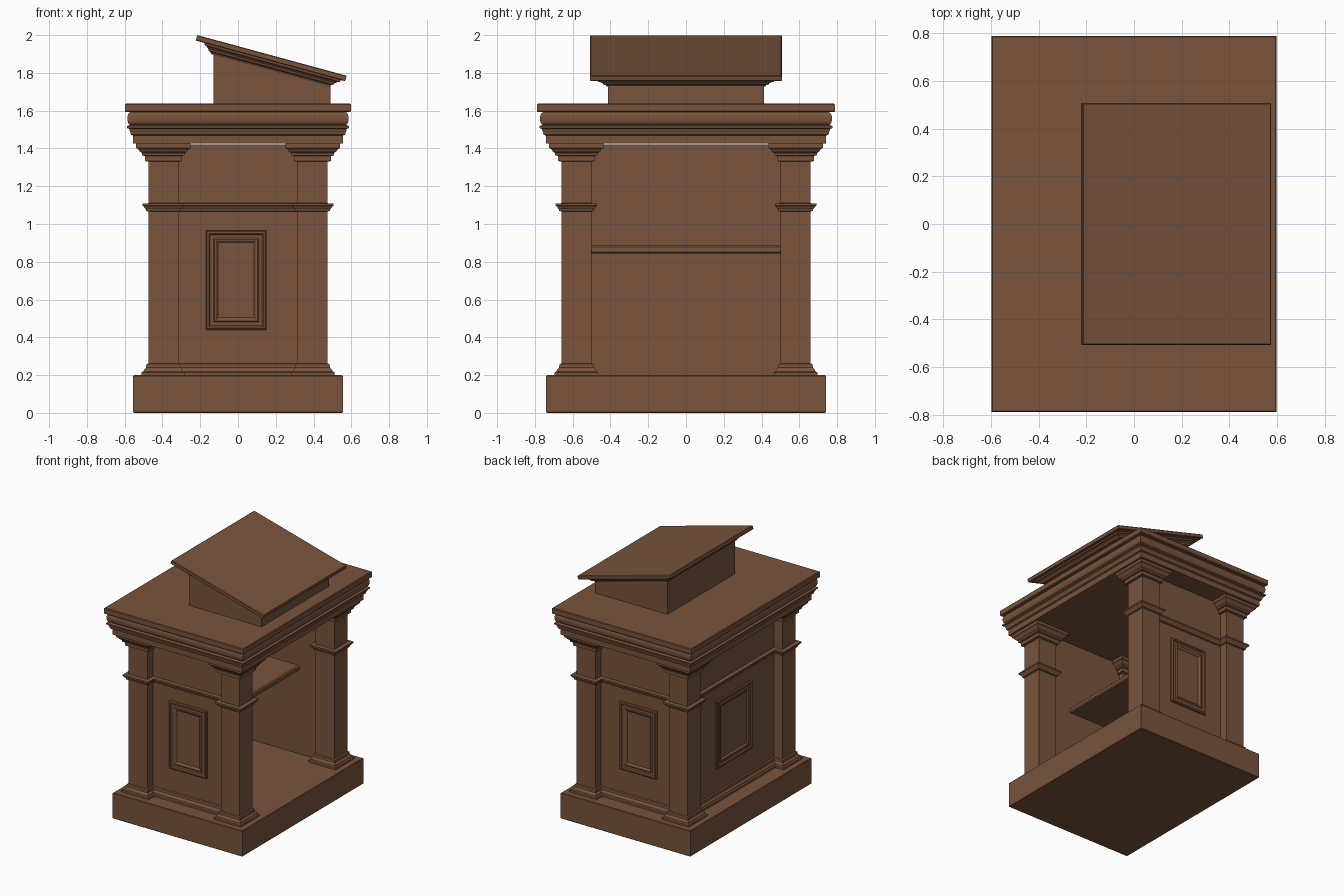
import bpy, bmesh, math
from mathutils import Matrix

if "Cube" in bpy.data.objects:
    bpy.data.objects.remove(bpy.data.objects["Cube"])

wood = bpy.data.materials.new("brown_wood")
wood.diffuse_color = (0.19, 0.088, 0.045, 1)
wood.use_nodes = True
wood.node_tree.nodes["Principled BSDF"].inputs["Base Color"].default_value = wood.diffuse_color


def loft(name, hx, hy, profile, matrix=Matrix(), smooth=False):
    """Stack of rectangles; profile = (offset, height) pairs around half sizes hx, hy."""
    bm = bmesh.new()
    rings = []
    for o, z in profile:
        a, b = hx + o, hy + o
        rings.append([bm.verts.new((x, y, z))
                      for x, y in ((-a, -b), (a, -b), (a, b), (-a, b))])
    for r, s in zip(rings, rings[1:]):
        for i in range(4):
            j = (i + 1) % 4
            bm.faces.new((r[i], r[j], s[j], s[i]))
    bm.faces.new(rings[0][::-1])
    bm.faces.new(rings[-1])
    bm.transform(matrix)
    bmesh.ops.recalc_face_normals(bm, faces=bm.faces)
    me = bpy.data.meshes.new(name)
    bm.to_mesh(me)
    bm.free()
    me.materials.append(wood)
    ob = bpy.data.objects.new(name, me)
    bpy.context.collection.objects.link(ob)
    return ob


def box(name, x0, x1, y0, y1, z0, z1, b=0.0):
    prof = [(0, z0), (0, z1)]
    if b:
        prof = [(-b, z0), (0, z0 + b), (0, z1 - b), (-b, z1)]
    return loft(name, (x1 - x0) / 2, (y1 - y0) / 2, prof,
                Matrix.Translation(((x0 + x1) / 2, (y0 + y1) / 2, 0)))


# moulding profiles, offset from the surface against height
FOOT = [(0.035, 0.2), (0.035, 0.215), (0.025, 0.22), (0.022, 0.23),
        (0.012, 0.24), (0.01, 0.258), (0, 0.262)]
BAND = [(0, 1.066), (0.012, 1.07), (0.014, 1.08), (0.02, 1.086),
        (0.024, 1.093), (0.03, 1.097), (0.03, 1.108), (0, 1.11)]
CAPITAL = [(0.0, 1.33), (0.018, 1.333), (0.018, 1.36), (0.032, 1.363), (0.034, 1.375),
           (0.046, 1.385), (0.052, 1.395), (0.064, 1.403), (0.064, 1.425)]

# plinth
box("plinth", -0.555, 0.555, -0.74, 0.74, 0, 0.2, 0.004)

# corner pillars with foot, band and capital
for sx in (-1, 1):
    for sy in (-1, 1):
        at = Matrix.Translation((sx * 0.395, sy * 0.58, 0))
        loft("pillar", 0.08, 0.08, [(0, 0.2), (0, 1.42)], at)
        loft("pillar_foot", 0.08, 0.08, FOOT, at)
        loft("pillar_band", 0.08, 0.08, BAND, at)
        loft("pillar_capital", 0.08, 0.08, CAPITAL, at)

# raised picture-frame moulding, inset against projection
FRAME = [(0, -0.005), (0, 0.010), (-0.006, 0.016), (-0.016, 0.016), (-0.022, 0.008),
         (-0.040, 0.008), (-0.046, 0.013), (-0.054, 0.011), (-0.064, 0.002)]

# side panels with mouldings and frames
for s, side in ((-1, "front"), (1, "rear")):
    y = sorted((s * 0.54, s * 0.59))
    box(side + "_panel", -0.40, 0.39, y[0], y[1], 0.2, 1.42)
    at = Matrix.Translation((0, s * 0.585, 0))
    loft(side + "_panel_foot", 0.36, 0.005, FOOT, at)
    loft(side + "_panel_band", 0.36, 0.005, BAND, at)
    rot = Matrix.Rotation(-s * math.pi / 2, 4, 'X')
    loft(side + "_panel_frame", 0.16, 0.2625, FRAME,
         Matrix.Translation((-0.01, s * 0.59, 0.7025)) @ rot)

# closed end panel on the left side
box("left_panel", -0.405, -0.355, -0.58, 0.58, 0.2, 1.42)
at = Matrix.Translation((-0.4, 0, 0))
loft("left_panel_foot", 0.005, 0.54, FOOT, at)
loft("left_panel_band", 0.005, 0.54, BAND, at)
loft("left_panel_frame", 0.2625, 0.22, FRAME,
     Matrix.Translation((-0.405, 0, 0.7025)) @ Matrix.Rotation(-math.pi / 2, 4, 'Y'))

# inner shelf
box("shelf", -0.36, 0.15, -0.545, 0.545, 0.845, 0.885, 0.008)

# cornice: stepped lower part and a rounded moulding
cornice = [(0, 1.425), (0, 1.468), (0.012, 1.473), (0.016, 1.49), (0.02, 1.496),
           (0.02, 1.503), (0.033, 1.508), (0.033, 1.518), (0.022, 1.523)]
for i in range(9):
    t = math.pi * i / 8
    cornice.append((0.014 + 0.017 * math.sin(t), 1.558 - 0.034 * math.cos(t)))
loft("cornice", 0.555, 0.742, cornice)
box("counter_top", -0.597, 0.597, -0.788, 0.788, 1.592, 1.638, 0.005)

# reading desk body with a sloping top
SLOPE = 0.272
body = box("desk_body", -0.13, 0.49, -0.412, 0.412, 1.63, 1.8)
for v in body.data.vertices:
    if v.co.z > 1.7:
        v.co.z = 1.8925 - SLOPE * (v.co.x - 0.18) - 0.04

# tilted reading board with moulding underneath
tilt = Matrix.Translation((0.18, 0, 1.8925)) @ Matrix.Rotation(math.atan(SLOPE), 4, 'Y')
loft("reading_board", 0.41, 0.507,
     [(-0.004, -0.03), (0, -0.026), (0, -0.004), (-0.004, 0)], tilt)
loft("board_moulding", 0.325, 0.42,
     [(0, -0.078), (0.006, -0.068), (0.018, -0.064), (0.022, -0.055),
      (0.034, -0.045), (0.046, -0.041), (0.05, -0.028)],
     tilt @ Matrix.Translation((0.012, 0, 0)))
